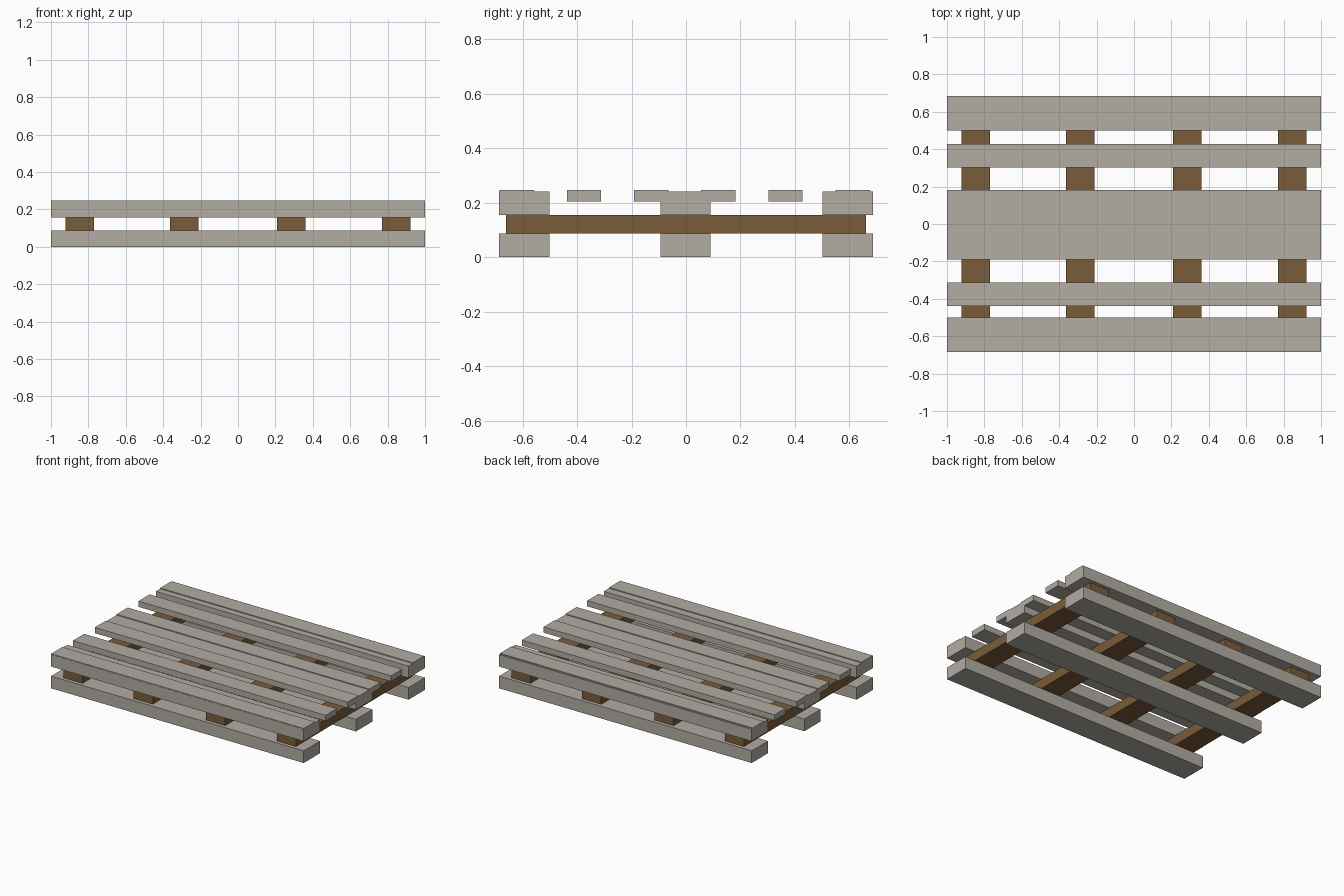
import bpy
import bmesh

cube = bpy.data.objects.get("Cube")
if cube:
    bpy.data.objects.remove(cube, do_unlink=True)


def material(name, rgb):
    mat = bpy.data.materials.new(name)
    mat.use_nodes = True
    mat.diffuse_color = (*rgb, 1)
    mat.node_tree.nodes["Principled BSDF"].inputs["Base Color"].default_value = (*rgb, 1)
    return mat


grey = material("weathered_grey_wood", (0.445, 0.418, 0.371))
brown = material("brown_wood", (0.195, 0.107, 0.042))


def plank(name, centre, size, mat):
    """Box with its size baked into the mesh."""
    bm = bmesh.new()
    bmesh.ops.create_cube(bm, size=1)
    bmesh.ops.scale(bm, vec=size, verts=bm.verts)
    mesh = bpy.data.meshes.new(name)
    bm.to_mesh(mesh)
    bm.free()
    mesh.materials.append(mat)
    obj = bpy.data.objects.new(name, mesh)
    obj.location = centre
    bpy.context.collection.objects.link(obj)


LENGTH = 2.0

# Thick beams below and above the stringers
for side, y in (("front", -0.593), ("middle", -0.002), ("back", 0.593)):
    plank(f"{side}_bottom_beam", (0, y, 0.0435), (LENGTH, 0.185, 0.087), grey)
    plank(f"{side}_top_beam", (0, y, 0.198), (LENGTH, 0.185, 0.085), grey)

# Cross stringers between the beams
for i, x in enumerate((-0.845, -0.288, 0.285, 0.845)):
    plank(f"stringer_{i + 1}", (x, 0, 0.121), (0.152, 1.32, 0.069), brown)

# Thin deck slats, evenly spaced
for i in range(6):
    y = -0.621 + i * 0.2465
    plank(f"deck_slat_{i + 1}", (0, y, 0.226), (LENGTH, 0.126, 0.041), grey)
